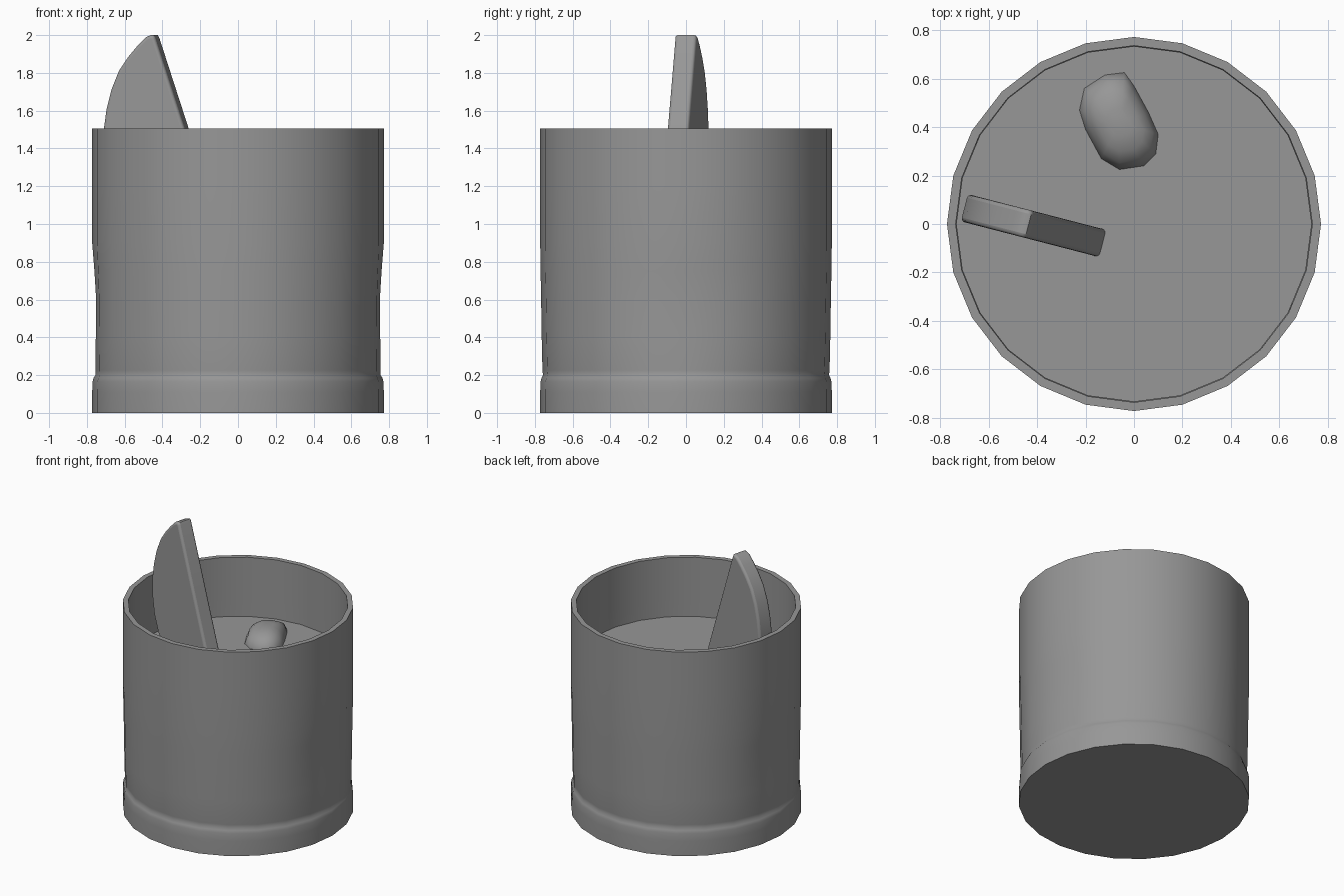
import bpy, bmesh, math
from mathutils import Vector

if "Cube" in bpy.data.objects:
    bpy.data.objects.remove(bpy.data.objects["Cube"])

SIDES = 24
grey = bpy.data.materials.new("dark_grey")
grey.diffuse_color = (.31, .31, .31, 1)
grey.use_nodes = True
grey.node_tree.nodes["Principled BSDF"].inputs["Base Color"].default_value = grey.diffuse_color


def loft(name, rings, angle=35):
    """Skin a list of equal-length point rings and cap both ends."""
    bm = bmesh.new()
    rows = [[bm.verts.new(p) for p in ring] for ring in rings]
    n = len(rows[0])
    for a, b in zip(rows, rows[1:]):
        for i in range(n):
            j = (i + 1) % n
            bm.faces.new((a[i], a[j], b[j], b[i]))
    bm.faces.new(rows[0][::-1])
    bm.faces.new(rows[-1])
    bmesh.ops.recalc_face_normals(bm, faces=bm.faces[:])
    mesh = bpy.data.meshes.new(name)
    bm.to_mesh(mesh)
    bm.free()
    mesh.materials.append(grey)
    ob = bpy.data.objects.new(name, mesh)
    bpy.context.collection.objects.link(ob)
    bpy.ops.object.select_all(action='DESELECT')
    ob.select_set(True)
    bpy.context.view_layer.objects.active = ob
    bpy.ops.object.shade_smooth_by_angle(angle=math.radians(angle))
    return ob


def ring(z, r, dent=0):
    """Horizontal ring, pressed in a little at its left and right corners."""
    points = []
    for i in range(SIDES):
        a = 2 * math.pi * i / SIDES
        local = r - dent * abs(math.cos(a)) ** 30
        points.append((local * math.cos(a), local * math.sin(a), z))
    return points


# Glass: outer wall with a foot band, over the rim, down to the inner floor
outer = [(0, .772), (.11, .772), (.165, .77), (.185, .765), (.2, .757, .002),
         (.225, .76, .005), (.4, .764, .011), (.6, .767, .016), (.75, .77, .01),
         (.9, .772), (1.2, .772), (1.505, .772)]
wall = .036
inner = [(z, r - wall, *dent) for z, r, *dent in outer if z >= .2]
loft("drinking_glass", [ring(*p) for p in outer + inner[::-1]])

# Drink filling the glass
level = 1.07
drink = [(z + .003, r - .002, *dent) for z, r, *dent in inner if z < level]
drink.append((level, .734))
loft("drink", [ring(*p) for p in drink])

# Citrus slice: half-round profile (x, z), turned a little and leaning on the rim
profile = [(-.45, 2.0), (-.475, 1.99), (-.52, 1.945), (-.57, 1.885), (-.62, 1.81),
           (-.66, 1.71), (-.685, 1.61), (-.70, 1.50), (-.70, 1.38), (-.68, 1.24),
           (-.64, 1.12), (-.56, 1.0), (-.40, .93), (-.20, .93), (-.10, .98),
           (-.13, 1.07), (-.27, 1.50), (-.427, 1.985), (-.435, 2.0)]
turn = math.radians(-14.5)
normal = Vector((-math.sin(turn), math.cos(turn), 0))
middle = [Vector((x, (x + .44) * math.tan(turn), z)) for x, z in profile]
slice_ob = loft("citrus_slice", [[p + normal * t for p in middle] for t in (-.058, .058)], 50)
bevel = slice_ob.modifiers.new("soft_edges", 'BEVEL')
bevel.width = .016
bevel.segments = 3
bevel.limit_method = 'ANGLE'
bevel.angle_limit = math.radians(75)
# Bevel first, then smooth by angle
slice_ob.modifiers.move(slice_ob.modifiers.find(bevel.name), 0)

# Ice: rounded lump poking out of the drink
outline = [(-.225, .47), (-.20, .39), (-.135, .27), (-.06, .225), (.04, .24), (.09, .29),
           (.10, .37), (.06, .46), (0, .57), (-.04, .625), (-.12, .615), (-.205, .56)]
cx, cy = -.06, .42
levels = [(.92, .8), (1.0, 1.0), (1.07, 1.0), (1.12, .86), (1.15, .62), (1.165, .3)]
loft("ice_cube", [[(cx + (x - cx) * s, cy + (y - cy) * s, z) for x, y in outline]
                  for z, s in levels], 80)
